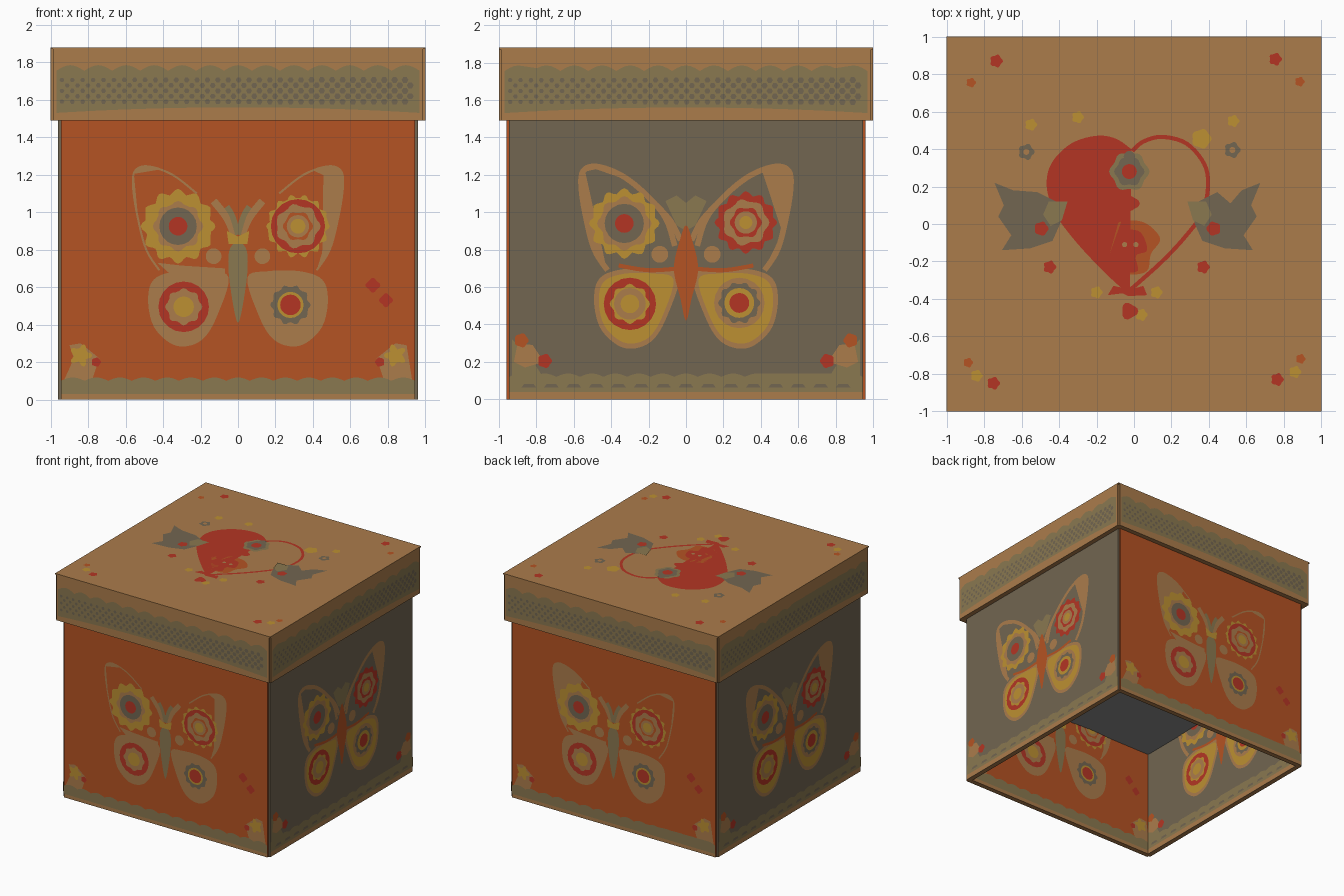
import bpy, bmesh, math
from mathutils import Matrix, Vector

if "Cube" in bpy.data.objects:
    bpy.data.objects.remove(bpy.data.objects["Cube"])

# ---------- colours ----------
HEX = {"tan_card": "AB7C4B", "burnt_orange": "B55323", "taupe": "726651", "olive": "8A7850",
       "mustard": "BC9032", "red": "B43524", "inner_grey": "8A8A8A"}
NAMES = list(HEX)
TAN, ORANGE, TAUPE, OLIVE, YELLOW, RED, GREY = range(7)


def linear(c):
    return c / 12.92 if c <= 0.04045 else ((c + 0.055) / 1.055) ** 2.4


MATS = []
for n, h in HEX.items():
    m = bpy.data.materials.new(n)
    m.diffuse_color = [linear(int(h[i:i + 2], 16) / 255) for i in (0, 2, 4)] + [1]
    m.use_nodes = True
    m.node_tree.nodes["Principled BSDF"].inputs["Base Color"].default_value = m.diffuse_color
    MATS.append(m)


# ---------- mesh helpers ----------
def finish(name, bm):
    me = bpy.data.meshes.new(name)
    bm.to_mesh(me)
    bm.free()
    for m in MATS:
        me.materials.append(m)
    bpy.context.collection.objects.link(bpy.data.objects.new(name, me))


def box(name, lo, hi, colour, angle=0, under=None):
    lo, hi = Vector(lo), Vector(hi)
    bm = bmesh.new()
    bmesh.ops.create_cube(bm, size=1)
    bmesh.ops.scale(bm, vec=hi - lo, verts=bm.verts)
    bmesh.ops.translate(bm, vec=(lo + hi) / 2, verts=bm.verts)
    bmesh.ops.rotate(bm, matrix=Matrix.Rotation(angle, 3, 'Z'), verts=bm.verts)
    bm.normal_update()
    for f in bm.faces:
        f.material_index = under if under is not None and f.normal.z < -0.5 else colour
    finish(name, bm)


def paint(name, shapes, place):
    """Each shape is (colour, layer, 2D outline); place maps (u, v, lift) to 3D."""
    bm = bmesh.new()
    for colour, layer, pts in shapes:
        area = sum(a[0] * b[1] - b[0] * a[1] for a, b in zip(pts, pts[1:] + pts[:1]))
        pts = pts if area > 0 else pts[::-1]
        f = bm.faces.new([bm.verts.new(place(u, v, layer * 0.0014)) for u, v in pts])
        f.material_index = colour
    bmesh.ops.triangulate(bm, faces=bm.faces)
    finish(name, bm)


# ---------- 2D outline helpers ----------
def disc(u, v, r, petals=0, wave=0.08, n=20):
    n = petals * 6 if petals else n
    out = []
    for i in range(n):
        a = 2 * math.pi * i / n
        k = r * (1 + wave * math.cos(petals * a)) if petals else r
        out.append((u + k * math.cos(a), v + k * math.sin(a)))
    return out


def smooth(pts, closed=True, n=5):
    p = [Vector(q) for q in pts]
    c, out = len(p), []
    get = (lambda i: p[i % c]) if closed else (lambda i: p[max(0, min(c - 1, i))])
    for i in range(c if closed else c - 1):
        a, b, d, e = get(i - 1), get(i), get(i + 1), get(i + 2)
        for k in range(n):
            t = k / n
            q = 0.5 * (2 * b + (d - a) * t + (2 * a - 5 * b + 4 * d - e) * t * t + (3 * b - a - 3 * d + e) * t ** 3)
            out.append(tuple(q))
    return out if closed else out + [tuple(p[-1])]


def stroke(pts, w):
    p = [Vector(q) for q in smooth(pts, False)]
    left, right = [], []
    for i, q in enumerate(p):
        t = (p[min(i + 1, len(p) - 1)] - p[max(i - 1, 0)]).normalized()
        s = Vector((-t.y, t.x)) * w / 2
        left.append(tuple(q + s))
        right.append(tuple(q - s))
    return left + right[::-1]


def flip(pts):
    return [(-u, v) for u, v in pts]


def grow(pts, k):
    c = sum((Vector(p) for p in pts), Vector((0, 0))) / len(pts)
    return [tuple(c + (Vector(p) - c) * k) for p in pts]


def both(colour, layer, pts):
    return [(colour, layer, pts), (colour, layer, flip(pts))]


def rings(u, v, spec, layer=3):
    """Concentric discs: (colour, radius, petals)."""
    return [(c, layer + i, disc(u, v, r, p)) for i, (c, r, p) in enumerate(spec)]


def scallops(w, z0, z1, count, wave, sag=0.0):
    n = count * 6
    us = [-w + 2 * w * i / n for i in range(n + 1)]
    top = [(u, z1 + wave * abs(math.sin(math.pi * count * (u + w) / (2 * w)))) for u in us]
    return [(u, z0 + sag * (1 - (u / w) ** 2)) for u in us] + top[::-1]


def band(w, z0, z1):
    return [(-w, z0), (w, z0), (w, z1), (-w, z1)]


# ---------- painted designs ----------
WING = [(-.42, .69), (-.49, .80), (-.535, .97), (-.56, 1.13), (-.55, 1.22), (-.48, 1.245), (-.35, 1.20),
        (-.22, 1.10), (-.11, .97), (-.06, .82)]
HIND = [(-.05, .65), (-.16, .685), (-.33, .685), (-.45, .64), (-.48, .53), (-.45, .39), (-.36, .30),
        (-.27, .285), (-.18, .33), (-.11, .45)]


def orange_side(w):
    fly = both(TAN, 1, stroke(WING[:-2], .011)) + both(TAN, 1, smooth(HIND))
    fly += both(TAN, 2, disc(-.13, .765, .042))
    fly += both(TAN, 1, stroke([(-.02, .88), (-.06, .97), (-.13, 1.06)], .04))
    fly += both(OLIVE, 2, stroke([(0, .88), (-.03, .98), (-.06, 1.03)], .03))
    fly += [(TAN, 2, [(-.43, .73), (-.3, .715), (-.07, .70), (-.07, .66), (-.35, .66)]),
            (OLIVE, 3, smooth([(0, .84), (-.045, .80), (-.05, .68), (-.025, .5), (0, .41), (.025, .5),
                               (.05, .68), (.045, .80)])),
            (YELLOW, 4, [(-.05, .83), (.05, .83), (.06, .90), (0, .87), (-.06, .90)])]
    fly += rings(-.32, .925, [(YELLOW, .185, 12), (TAN, .125, 8), (TAUPE, .10, 0), (RED, .05, 0)])
    fly += rings(.32, .925, [(YELLOW, .158, 14), (RED, .145, 0), (TAN, .112, 7), (ORANGE, .075, 6),
                             (TAN, .06, 0)]) + [(YELLOW, 7.8, disc(.32, .925, .04))]
    fly += rings(-.29, .495, [(RED, .135, 0), (TAN, .092, 8), (YELLOW, .055, 0)])
    fly += rings(.28, .505, [(TAUPE, .10, 10), (YELLOW, .07, 0), (RED, .055, 0)])
    trim = [(TAN, 1, band(w, 0, .035)), (OLIVE, 2, scallops(w, .03, .10, 15, .018))]
    trim += both(TAN, 1, [(-.93, .10), (-.78, .10), (-.77, .16), (-.74, .22), (-.84, .30), (-.9, .29), (-.87, .2)])
    trim += both(YELLOW, 3, disc(-.84, .235, .048, 5, .3)) + both(RED, 3, disc(-.757, .2, .024, 5))
    trim += [(RED, 1, disc(.72, .61, .035, 4, .15)), (RED, 1, disc(.79, .53, .033, 4, .15))]
    return fly, trim


def taupe_side(w):
    hind = smooth(HIND)
    fly = both(TAN, 1, stroke(WING, .03)) + both(TAN, 1, grow(hind, 1.06)) + both(YELLOW, 2, grow(hind, .93))
    fly += both(TAN, 2, disc(-.14, .775, .045))
    fly += both(ORANGE, 2.5, stroke([(-.36, .715), (-.2, .69), (-.03, .70)], .022))
    fly += both(OLIVE, 2, [(0, .90), (-.05, .93), (-.11, 1.06), (-.05, 1.09), (0, 1.05)])
    fly += both(TAN, 1, stroke([(-.03, .85), (-.08, .95), (-.16, 1.04)], .03))
    fly += [(ORANGE, 4, smooth([(0, .93), (-.03, .86), (-.065, .70), (-.03, .54), (0, .42), (.03, .54),
                                (.065, .70), (.03, .86)]))]
    fly += rings(-.33, .94, [(YELLOW, .175, 12), (TAN, .135, 8), (TAUPE, .105, 0), (RED, .05, 0)])
    fly += rings(.32, .945, [(RED, .155, 12), (TAN, .117, 7), (RED, .08, 6), (TAN, .06, 0), (YELLOW, .035, 0)])
    fly += rings(-.30, .51, [(RED, .14, 0), (YELLOW, .10, 8), (TAN, .085, 0), (YELLOW, .05, 0)])
    fly += rings(.285, .515, [(TAN, .135, 0), (TAUPE, .105, 10), (YELLOW, .08, 0), (RED, .053, 0)])
    trim = [(TAN, 1, band(w, 0, .045)), (OLIVE, 2, scallops(w, .04, .12, 15, .018))]
    trim += [(TAUPE, 3, [(c - .04, .062), (c + .04, .062), (c + .025, .082), (c - .025, .082)])
             for c in [-.84 + .12 * i for i in range(15)]]
    trim += both(OLIVE, 1, [(-.93, .11), (-.76, .11), (-.84, .24), (-.93, .32)])
    trim += both(TAN, 2, [(-.92, .2), (-.86, .17), (-.76, .2), (-.82, .29), (-.9, .3)])
    trim += both(ORANGE, 3, disc(-.88, .315, .036, 5)) + both(RED, 3, disc(-.755, .205, .036, 5))
    return fly, trim


def lid_side(w):
    out = [(OLIVE, 1, scallops(w, 1.53, 1.755, 13, .03, .03))]
    for row in range(5):
        for i in range(34):
            u = -.94 + .0555 * i + (.028 if row % 2 else 0)
            out.append((TAUPE, 2, disc(u, 1.59 + .029 * row, .0125 + .006 * (u + 1) / 2, n=6)))
    return out


def top_design():
    s = [(RED, 2, stroke([(-.02, .39), (-.1, .445), (-.2, .46), (-.33, .42), (-.43, .32), (-.455, .2),
                          (-.41, .06), (-.3, -.09), (-.15, -.25), (-.03, -.36)], .022)),
         (RED, 2, stroke([(-.01, .39), (.05, .44), (.15, .465), (.28, .43), (.375, .32), (.395, .2),
                          (.365, .06), (.28, -.06), (.15, -.2), (-.03, -.36)], .022))]
    # central flowers and ribbon
    s += rings(-.025, .28, [(OLIVE, .10, 6), (TAUPE, .075, 6), (RED, .04, 0)])
    s += [(TAUPE, 3.5, disc(-.025, .36, .03)), (RED, 2, disc(-.015, .11, .04, 3, .15)),
          (ORANGE, 2, smooth([(-.19, -.07), (-.1, 0), (-.02, .02), (.07, 0), (.14, -.08), (.09, -.16), (.07, -.25),
                              (-.02, -.27), (-.11, -.25), (-.13, -.16)])),
          (RED, 3, smooth([(-.11, -.14), (-.08, -.05), (-.02, -.03), (.04, -.05), (.07, -.14), (.01, -.17),
                           (.02, -.25), (-.06, -.25), (-.05, -.17)])),
          (TAN, 4, disc(-.05, -.11, .014)), (TAN, 4, disc(.01, -.11, .014)),
          (RED, 3, [(-.14, -.38), (-.06, -.37), (-.03, -.385), (.07, -.38), (.05, -.33), (-.02, -.35), (-.11, -.33)]),
          (RED, 2, disc(-.025, -.465, .042, 3, .15))]
    # pair of birds
    bird = [(-.71, .22), (-.61, .18), (-.55, .11), (-.48, .17), (-.38, .12), (-.34, .1), (-.36, .0), (-.4, -.09),
            (-.52, -.13), (-.67, -.14), (-.62, -.06), (-.69, .04), (-.66, .1)]
    for k, dx in ((1, -.035), (-1, -.035)):
        move = lambda pts: [(k * u + dx, v) for u, v in pts]
        s += [(TAUPE, 3, move(bird)), (OLIVE, 4, move([(-.42, .12), (-.32, .12), (-.35, .02), (-.41, -.01), (-.45, .05)])),
              (RED, 5, move(disc(-.46, -.025, .036, 5)))]
    # scattered blossoms
    for colour, r, spots in (
            (RED, .032, [(-.735, .87), (.755, .88), (-.75, -.85), (.765, -.83), (-.45, -.23), (.37, -.23)]),
            (ORANGE, .024, [(-.87, .755), (.885, .76), (-.885, -.74), (.89, -.72)]),
            (YELLOW, .03, [(-.2, -.365), (.12, -.365), (.04, -.485), (-.3, .57), (.36, .45), (-.55, .53), (.53, .55),
                           (-.84, -.81), (.86, -.79)]),
            (TAUPE, .04, [(-.575, .385), (.525, .395)])):
        s += [(colour, 1, disc(u, v, r, 5, .12)) for u, v in spots]
    s += [(YELLOW, 1, disc(.36, .455, .05, 5)), (TAN, 2, disc(-.575, .385, .016)), (TAN, 2, disc(.525, .395, .016))]
    return s


# ---------- box, lid and decoration on four sides ----------
R, R_IN, H, TOP = .96, .92, 1.50, 1.88
for i, side in enumerate(("front", "right", "back", "left")):
    ang = i * math.pi / 2
    rot = Matrix.Rotation(ang, 3, 'Z')
    outer = lambda u, v, d: rot @ Vector((u, -R - d, v))
    inner = lambda u, v, d: rot @ Vector((-u, -R_IN + d, v))
    rim = lambda u, v, d: rot @ Vector((u, -1 - d, v))
    box(side + "_wall", (-.945, -R, 0), (.945, -R_IN, H), (ORANGE, TAUPE)[i % 2], ang, TAN)
    box(side + "_lid_rim", (-.988, -1, 1.49), (.988, -.95, TOP - .01), TAN, ang)
    design = (orange_side, taupe_side)[i % 2]
    for where, place, w in (("outer", outer, .945), ("inner", inner, .918)):
        fly, trim = design(w)
        paint(f"{side}_{where}_butterfly", fly, place)
        paint(f"{side}_{where}_border", trim, place)
    paint(side + "_lid_lace", lid_side(.97), rim)

box("lid_top", (-1, -1, TOP - .01), (1, 1, TOP), TAN)
paint("lid_heart_and_birds", top_design(), lambda u, v, d: Vector((u, v, TOP + d)))
box("inner_shelf", (-.93, -.93, .92), (.93, .93, .94), GREY)
